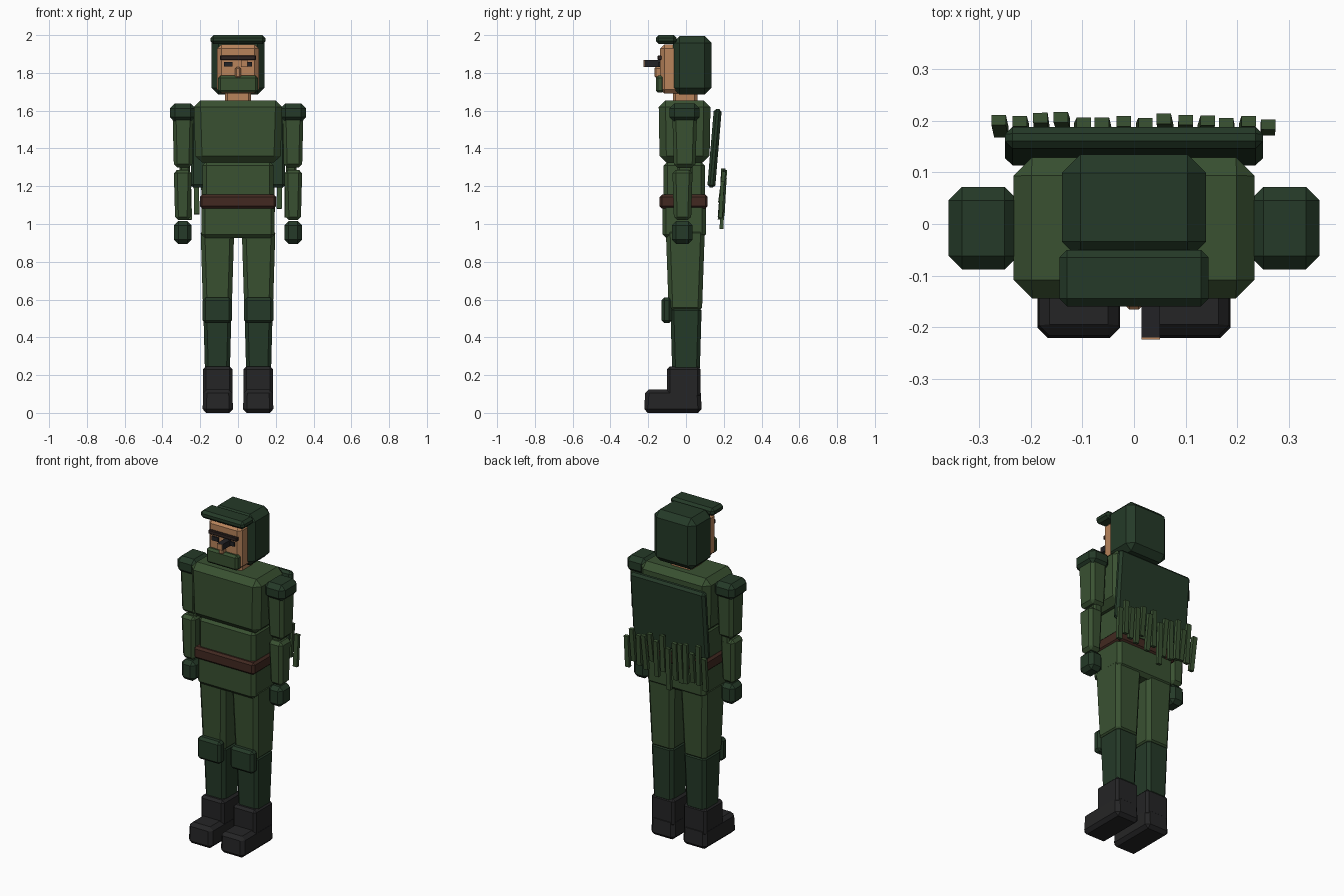
import bpy, bmesh, math, random
from mathutils import Matrix, Vector

cube = bpy.data.objects.get("Cube")
if cube:
    bpy.data.objects.remove(cube, do_unlink=True)


def material(name, rgb):
    m = bpy.data.materials.new(name)
    m.use_nodes = True
    m.diffuse_color = (*rgb, 1)
    m.node_tree.nodes["Principled BSDF"].inputs["Base Color"].default_value = (*rgb, 1)
    return m


GREEN = material("olive green", (0.041, 0.082, 0.031))
DARK = material("dark green", (0.018, 0.042, 0.021))
BLACK = material("boot black", (0.018, 0.018, 0.019))
BROWN = material("belt brown", (0.054, 0.022, 0.015))
SKIN = material("skin", (0.48, 0.23, 0.105))
BROW = material("brow brown", (0.028, 0.017, 0.015))
EYE = material("eye black", (0.016, 0.016, 0.019))


def box(name, xs, ys, zs, mat, bevel=0.015, bottom=1.0, tilt=(0, 0)):
    """Chamfered box from ranges; bottom scales the lower end, tilt turns about x and y."""
    centre = Vector([(r[0] + r[1]) / 2 for r in (xs, ys, zs)])
    size = [r[1] - r[0] for r in (xs, ys, zs)]
    bm = bmesh.new()
    bmesh.ops.create_cube(bm, size=1)
    for v in bm.verts:
        k = bottom if v.co.z < 0 else 1
        v.co = Vector((v.co.x * size[0] * k, v.co.y * size[1] * k, v.co.z * size[2]))
    if bevel:
        bmesh.ops.bevel(bm, geom=bm.edges[:], offset=bevel, segments=1,
                        profile=0.5, affect='EDGES', clamp_overlap=True)
    turn = Matrix.Rotation(tilt[0], 4, 'X') @ Matrix.Rotation(tilt[1], 4, 'Y')
    bm.transform(Matrix.Translation(centre) @ turn)
    me = bpy.data.meshes.new(name)
    bm.to_mesh(me)
    bm.free()
    me.materials.append(mat)
    ob = bpy.data.objects.new(name, me)
    bpy.context.collection.objects.link(ob)
    return ob


def pair(name, xs, *args, **kw):
    """The same box on both sides of the body."""
    box("left_" + name, xs, *args, **kw)
    box("right_" + name, (-xs[1], -xs[0]), *args, **kw)


# Head and helmet
box("neck", (-0.07, 0.07), (-0.07, 0.06), (1.62, 1.73), SKIN, 0.015)
box("face", (-0.11, 0.11), (-0.137, 0.05), (1.69, 1.95), SKIN, 0.022)
box("helmet", (-0.14, 0.14), (-0.07, 0.135), (1.685, 1.995), DARK, 0.036)
box("helmet_brim", (-0.145, 0.145), (-0.16, -0.05), (1.953, 2.0), DARK, 0.015)
box("chin_guard", (-0.105, 0.105), (-0.16, -0.115), (1.695, 1.785), GREEN, 0.012)
box("nose", (-0.015, 0.015), (-0.166, -0.12), (1.775, 1.83), SKIN, 0.006)
box("brow", (-0.095, 0.095), (-0.15, -0.125), (1.868, 1.893), BROW, 0.004)
pair("eye", (0.03, 0.075), (-0.146, -0.125), (1.833, 1.858), EYE, 0)
box("eyepiece", (0.015, 0.05), (-0.22, -0.13), (1.832, 1.867), EYE, 0)
box("eyepiece_tip", (0.015, 0.05), (-0.224, -0.22), (1.832, 1.867), SKIN, 0)

# Torso
box("chest", (-0.235, 0.235), (-0.145, 0.13), (1.325, 1.655), GREEN, 0.036, 0.96)
box("abdomen", (-0.188, 0.188), (-0.118, 0.1), (1.06, 1.33), GREEN, 0.02)
box("hips", (-0.194, 0.194), (-0.125, 0.106), (0.925, 1.12), GREEN, 0.02)
box("belt", (-0.202, 0.202), (-0.14, 0.115), (1.083, 1.155), BROWN, 0.012)

# Arms
pair("shoulder_pad", (0.225, 0.36), (-0.088, 0.072), (1.54, 1.638), DARK, 0.026)
pair("upper_arm", (0.236, 0.346), (-0.072, 0.058), (1.3, 1.57), GREEN, 0.018, 0.88)
pair("elbow", (0.255, 0.31), (-0.045, 0.035), (1.26, 1.32), GREEN, 0.01)
pair("forearm", (0.245, 0.34), (-0.072, 0.035), (1.02, 1.287), GREEN, 0.018, 0.85)
pair("glove", (0.245, 0.338), (-0.075, 0.035), (0.895, 1.015), DARK, 0.022)

# Legs
pair("thigh", (0.02, 0.198), (-0.107, 0.1), (0.535, 0.975), GREEN, 0.022, 0.85)
pair("knee_pad", (0.032, 0.187), (-0.13, -0.075), (0.475, 0.61), DARK, 0.015)
pair("shin", (0.034, 0.184), (-0.083, 0.083), (0.22, 0.56), DARK, 0.018, 0.88)
pair("boot_shaft", (0.03, 0.184), (-0.1, 0.076), (0.08, 0.245), BLACK, 0.014)
pair("boot_foot", (0.03, 0.184), (-0.215, 0.077), (0.0, 0.125), BLACK, 0.02, 1.05)

# Cape on the back, leaning out at the top
LEAN = math.radians(-4.8)
box("cape", (-0.25, 0.25), (0.13, 0.172), (1.192, 1.61), DARK, 0.014, tilt=(LEAN, 0))

# Ragged cloth strips hanging along the cape hem
random.seed(4)
COUNT = 14
for i in range(COUNT):
    x = -0.26 + 0.04 * i
    y = 0.19 + random.uniform(-0.004, 0.012)
    top = 1.25 + random.uniform(-0.03, 0.05)
    low = top - random.uniform(0.17, 0.26)
    box(f"cape_strip_{i + 1}", (x - 0.014, x + 0.014), (y - 0.01, y + 0.01), (low, top),
        GREEN, 0, tilt=(LEAN + random.uniform(-0.05, 0.05), random.uniform(-0.03, 0.03)))
